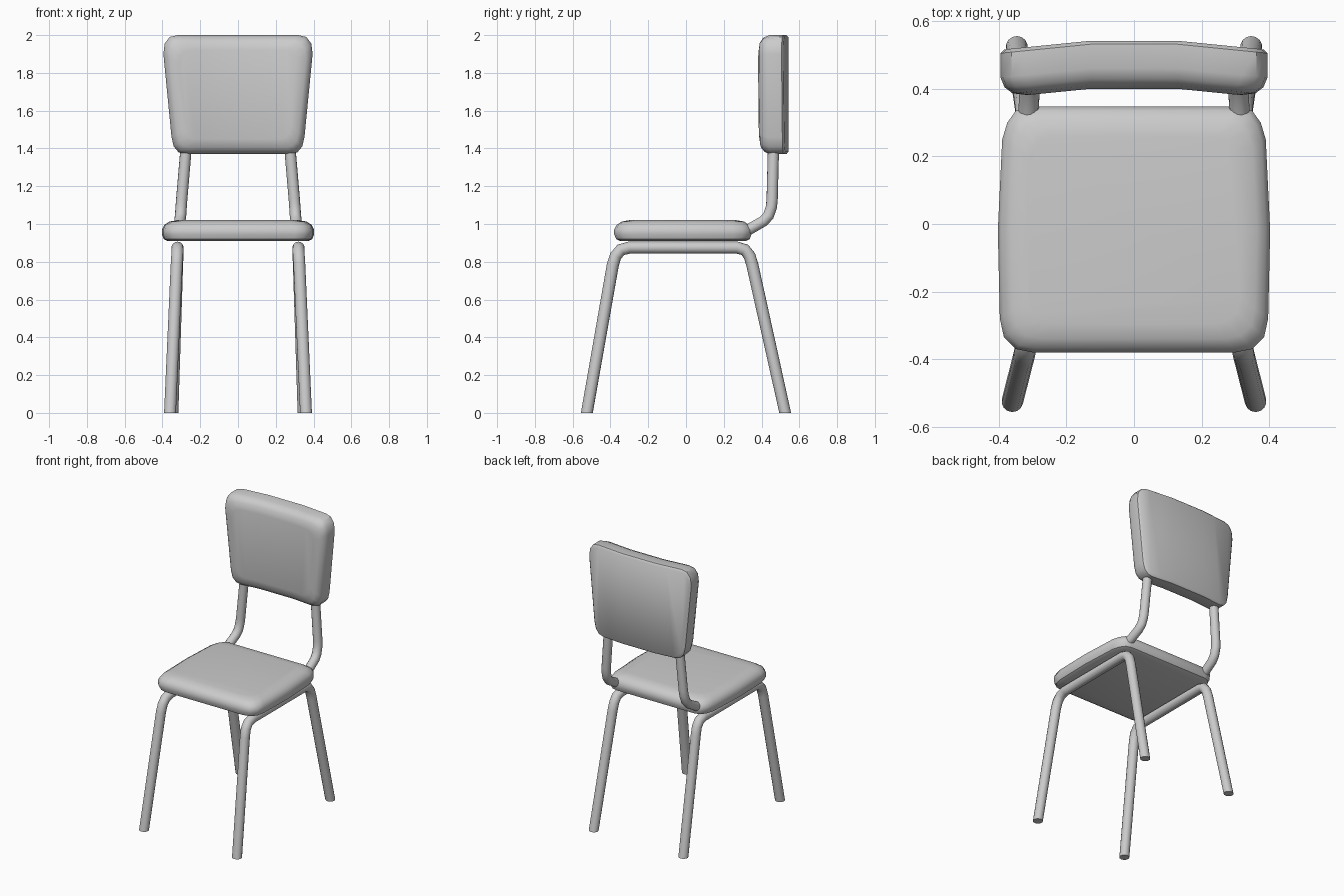
import bpy, bmesh, math
from mathutils import Vector

if "Cube" in bpy.data.objects:
    bpy.data.objects.remove(bpy.data.objects["Cube"])


def smooth(obj, angle=40):
    bpy.ops.object.select_all(action='DESELECT')
    obj.select_set(True)
    bpy.context.view_layer.objects.active = obj
    bpy.ops.object.shade_smooth_by_angle(angle=math.radians(angle))


def cushion(name, half, rings, to_3d, cuts=(), bend=None):
    """Stack inset copies of a mirrored half outline; rings are (inset, depth)."""
    outline = half + [(-x, v) for x, v in reversed(half)]
    hx = max(p[0] for p in half)
    lo, hi = min(p[1] for p in half), max(p[1] for p in half)
    mid, hv = (lo + hi) / 2, (hi - lo) / 2
    bm = bmesh.new()
    loops = []
    for d, h in rings:
        loops.append([bm.verts.new(to_3d(x * (1 - d / hx), mid + (v - mid) * (1 - d / hv), h))
                      for x, v in outline])
    n = len(outline)
    for a, b in zip(loops, loops[1:]):
        for i in range(n):
            j = (i + 1) % n
            bm.faces.new((a[i], a[j], b[j], b[i]))
    bm.faces.new(loops[0])
    bm.faces.new(loops[-1])
    for c in cuts:
        bmesh.ops.bisect_plane(bm, geom=bm.verts[:] + bm.edges[:] + bm.faces[:],
                               plane_co=(c, 0, 0), plane_no=(1, 0, 0))
    if bend:
        for v in bm.verts:
            v.co.y += bend(v.co.x)
    bmesh.ops.recalc_face_normals(bm, faces=bm.faces[:])
    me = bpy.data.meshes.new(name)
    bm.to_mesh(me)
    bm.free()
    obj = bpy.data.objects.new(name, me)
    bpy.context.collection.objects.link(obj)
    smooth(obj)
    return obj


def tube_pair(name, path, radius):
    """Bent tube along a path, mirrored to the other side."""
    cu = bpy.data.curves.new(name, 'CURVE')
    cu.dimensions = '3D'
    cu.bevel_depth = radius
    cu.bevel_resolution = 5
    cu.use_fill_caps = True
    sp = cu.splines.new('POLY')
    sp.points.add(len(path) - 1)
    for p, co in zip(sp.points, path):
        p.co = (*co, 1)
    obj = bpy.data.objects.new(name, cu)
    bpy.context.collection.objects.link(obj)
    bpy.ops.object.select_all(action='DESELECT')
    obj.select_set(True)
    bpy.context.view_layer.objects.active = obj
    bpy.ops.object.convert(target='MESH')
    obj = bpy.context.view_layer.objects.active
    obj.name = name
    for v in obj.data.vertices:      # feet cut level with the floor
        if v.co.z < 0.05:
            v.co.z = 0
    bm = bmesh.new()
    bm.from_mesh(obj.data)
    bmesh.ops.remove_doubles(bm, verts=bm.verts[:], dist=1e-4)
    bmesh.ops.recalc_face_normals(bm, faces=bm.faces[:])
    bm.to_mesh(obj.data)
    bm.free()
    smooth(obj)
    obj.modifiers.new("Mirror", 'MIRROR')
    return obj


# Seat pad
cushion("seat",
        [(0.30, -0.38), (0.35, -0.37), (0.385, -0.335), (0.397, -0.28), (0.403, -0.02),
         (0.39, 0.25), (0.375, 0.30), (0.35, 0.335), (0.31, 0.347)],
        [(0.03, 0.91), (0.01, 0.92), (0.0, 0.945), (0.0, 0.97), (0.012, 0.995),
         (0.04, 1.013), (0.085, 1.021)],
        lambda x, v, h: Vector((x, v, h)))

# Backrest, gently wrapped forward at the sides
cushion("backrest",
        [(0.28, 1.37), (0.315, 1.38), (0.34, 1.41), (0.352, 1.46),
         (0.395, 1.90), (0.388, 1.955), (0.362, 1.99), (0.32, 2.0)],
        [(0.012, 0.542), (0.0, 0.532), (0.0, 0.46), (0.012, 0.43),
         (0.035, 0.41), (0.08, 0.40)],
        lambda x, v, h: Vector((x, h, v)),
        cuts=(-0.22, -0.13, 0.13, 0.22),
        bend=lambda x: -0.1 * max(0, abs(x) - 0.13))

# Leg frames: front leg, rail under the seat and back leg in one tube
tube_pair("leg_frame",
          [(0.36, -0.525, 0), (0.325, -0.388, 0.78), (0.322, -0.373, 0.83),
           (0.32, -0.345, 0.863), (0.32, -0.30, 0.875), (0.32, 0.27, 0.875),
           (0.32, 0.312, 0.863), (0.32, 0.337, 0.83), (0.322, 0.352, 0.78),
           (0.347, 0.525, 0)], 0.032)

# Posts carrying the backrest
tube_pair("back_post",
          [(0.312, 0.29, 0.95), (0.312, 0.34, 0.975), (0.308, 0.41, 1.015),
           (0.304, 0.437, 1.045), (0.301, 0.452, 1.09), (0.298, 0.456, 1.13),
           (0.275, 0.463, 1.40), (0.268, 0.465, 1.48)], 0.03)
